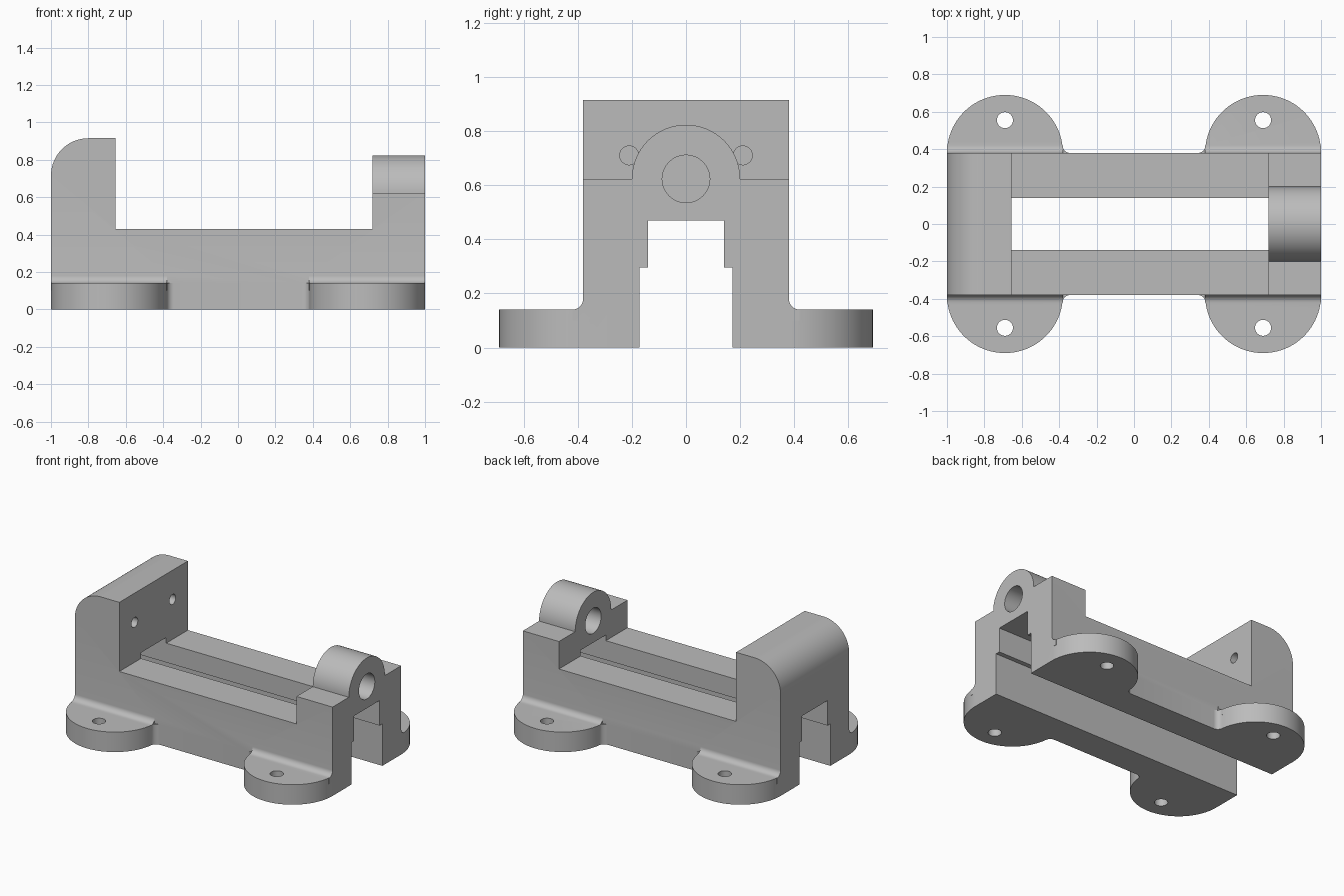
import bpy, bmesh, math
from mathutils import Vector

cube = bpy.data.objects.get("Cube")
if cube:
    bpy.data.objects.remove(cube, do_unlink=True)

# Single material for the whole casting
grey = bpy.data.materials.new("plain grey")
grey.use_nodes = True
COLOUR = (0.5, 0.5, 0.5, 1)
grey.diffuse_color = COLOUR
grey.node_tree.nodes["Principled BSDF"].inputs["Base Color"].default_value = COLOUR

HALF_W = 0.38              # half width of the body
EAR_X, EAR_R, EAR_H = 0.69, 0.31, 0.14
FILLET = 0.04
SCREW_Z = 0.623


def arc(cx, cy, r, start, end, n):
    """Points on an arc, angles in degrees."""
    angles = [math.radians(start + (end - start) * i / n) for i in range(n + 1)]
    return [(cx + r * math.cos(a), cy + r * math.sin(a)) for a in angles]


def prism(name, outline, lo, hi, axis):
    """Extrude a 2D outline along an axis from lo to hi."""
    place = {"x": lambda a, b, t: (t, a, b),
             "y": lambda a, b, t: (a, t, b),
             "z": lambda a, b, t: (a, b, t)}[axis]
    bm = bmesh.new()
    base = bm.faces.new([bm.verts.new(place(a, b, lo)) for a, b in outline])
    moved = bmesh.ops.extrude_face_region(bm, geom=[base])["geom"]
    shift = Vector(place(0, 0, hi - lo))
    bmesh.ops.translate(bm, vec=shift,
                        verts=[v for v in moved if isinstance(v, bmesh.types.BMVert)])
    bmesh.ops.recalc_face_normals(bm, faces=bm.faces)
    mesh = bpy.data.meshes.new(name)
    bm.to_mesh(mesh)
    bm.free()
    mesh.materials.append(grey)
    obj = bpy.data.objects.new(name, mesh)
    bpy.context.collection.objects.link(obj)
    return obj


def rod(name, a, b, r, lo, hi, axis, n=48):
    return prism(name, arc(a, b, r, 0, 360, n)[:-1], lo, hi, axis)


def combine(target, tool, operation):
    """Apply a boolean and discard the tool object."""
    mod = target.modifiers.new("boolean", "BOOLEAN")
    mod.object, mod.operation, mod.solver = tool, operation, "EXACT"
    bpy.context.view_layer.objects.active = target
    bpy.ops.object.modifier_apply(modifier=mod.name)
    bpy.data.objects.remove(tool, do_unlink=True)


# Body with fixed jaw on one end and screw support on the other
side = [(-1, 0), (1, 0), (1, SCREW_Z), (0.72, SCREW_Z), (0.72, 0.43),
        (-0.655, 0.43), (-0.655, 0.915)]
side += arc(-0.8, 0.715, 0.2, 90, 180, 20)
body = prism("vise_body", side, -HALF_W, HALF_W, "y")

# Round boss for the screw
combine(body, rod("screw_boss", 0, SCREW_Z, 0.2, 0.72, 1, "x", 96), "UNION")

# Stepped channel through the full length
channel = [(-0.172, -0.1), (0.172, -0.1), (0.172, 0.295), (0.14, 0.295),
           (0.14, 0.47), (-0.14, 0.47), (-0.14, 0.295), (-0.172, 0.295)]
combine(body, prism("channel", channel, -1.1, 1.1, "x"), "DIFFERENCE")

# Screw hole and the two blind holes in the jaw face
combine(body, rod("screw_hole", 0, SCREW_Z, 0.088, 0.6, 1.1, "x"), "DIFFERENCE")
for s in (-1, 1):
    combine(body, rod("jaw_hole", s * 0.21, 0.71, 0.035, -0.85, -0.6, "x", 32), "DIFFERENCE")

# Mounting ears: rounded plan with a blend into the body on the inner side
reach = math.sqrt((EAR_R + FILLET) ** 2 - FILLET ** 2)
tilt = math.degrees(math.atan2(FILLET, reach))
plan = [(-EAR_R, -0.1), (reach, -0.1)]
plan += arc(reach, FILLET, FILLET, 270, 180 + tilt, 8)
plan += arc(0, 0, EAR_R, tilt, 180, 48)[1:]
# Blend strip between ear top and body wall
strip = [(-0.05, 0.1), (FILLET, 0.1)] + arc(FILLET, EAR_H + FILLET, FILLET, 270, 180, 8)
strip += [(-0.05, EAR_H + FILLET)]

for sx in (-1, 1):
    for sy in (-1, 1):
        def to_world(p):
            return (sx * (EAR_X - p[0]), sy * (HALF_W + p[1]))
        ear = prism("mounting_ear", [to_world(p) for p in plan], 0, EAR_H, "z")
        blend = prism("ear_blend", [(sy * (HALF_W + a), b) for a, b in strip],
                      sx * (EAR_X - EAR_R), sx * (EAR_X + EAR_R), "x")
        combine(ear, blend, "UNION")
        combine(ear, rod("bolt_hole", sx * EAR_X, sy * 0.555, 0.043, -0.1, 0.3, "z", 32),
                "DIFFERENCE")
        combine(body, ear, "UNION")

# Smooth curved faces, keep hard edges
bpy.ops.object.select_all(action="DESELECT")
body.select_set(True)
bpy.context.view_layer.objects.active = body
bpy.ops.object.shade_smooth_by_angle(angle=math.radians(30))
